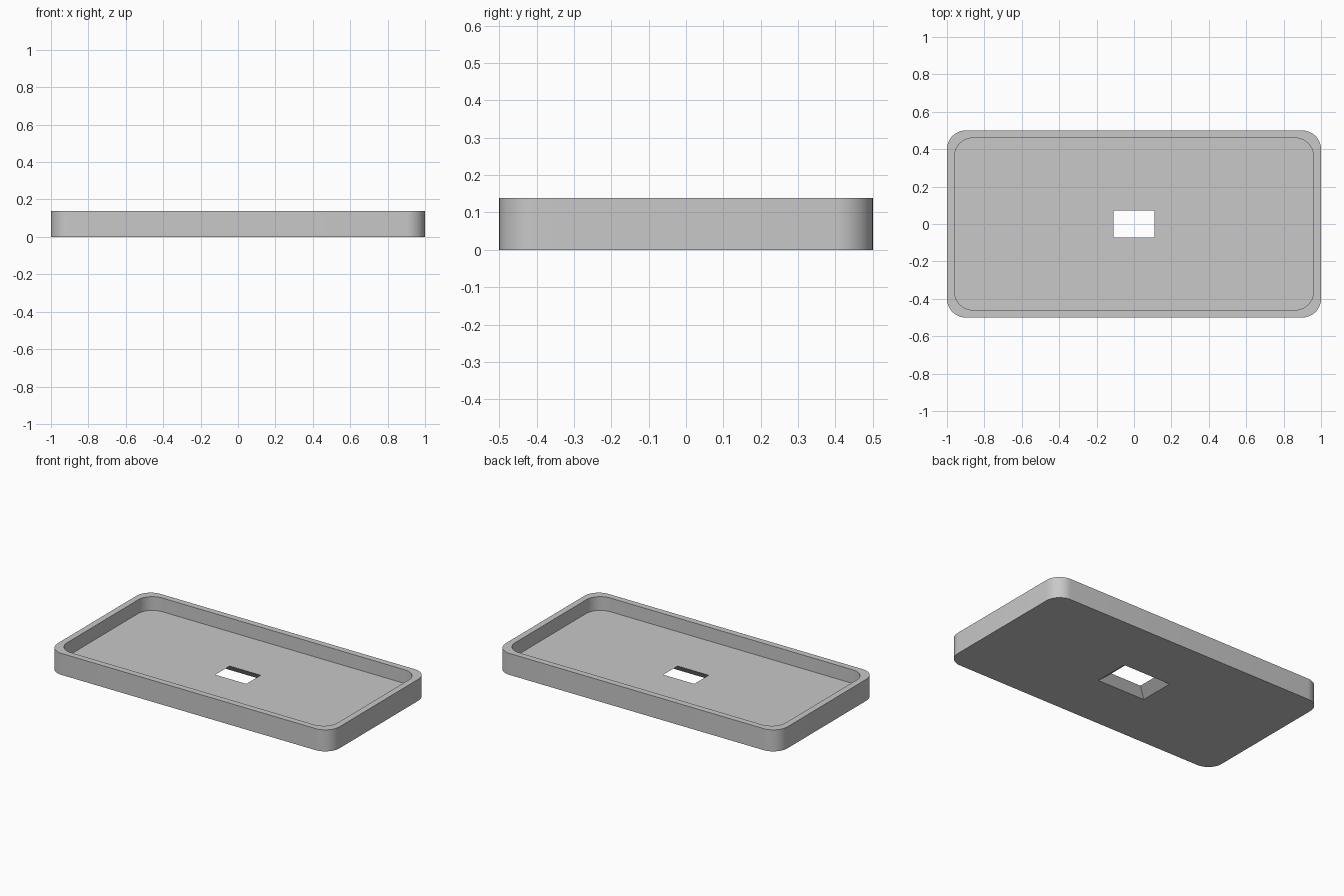
import bpy, bmesh, math

cube = bpy.data.objects.get("Cube")
if cube:
    bpy.data.objects.remove(cube, do_unlink=True)

HEIGHT, FLOOR, WALL, RADIUS = 0.138, 0.05, 0.04, 0.1

grey = bpy.data.materials.new("plain grey")
grey.use_nodes = True
colour = (0.58, 0.58, 0.58, 1)
grey.diffuse_color = colour
grey.node_tree.nodes["Principled BSDF"].inputs["Base Color"].default_value = colour

bm = bmesh.new()


def ring(half_x, half_y, radius, z, steps=12):
    """Rectangle outline with round corners, anticlockwise; radius 0 stacks the corner points."""
    verts = []
    for k, (sx, sy) in enumerate(((1, 1), (-1, 1), (-1, -1), (1, -1))):
        for i in range(steps + 1):
            a = math.pi / 2 * (k + i / steps)
            verts.append(bm.verts.new((sx * (half_x - radius) + radius * math.cos(a),
                                       sy * (half_y - radius) + radius * math.sin(a), z)))
    return verts


# Outer wall, rim, inner wall, floor and flared opening as one closed shell
rings = [
    ring(1, 0.5, RADIUS, 0),
    ring(1, 0.5, RADIUS, HEIGHT),
    ring(1 - WALL, 0.5 - WALL, RADIUS, HEIGHT),
    ring(1 - WALL, 0.5 - WALL, RADIUS, FLOOR),
    ring(0.11, 0.073, 0, FLOOR),
    ring(0.172, 0.117, 0, 0),
]
for a, b in zip(rings, rings[1:] + rings[:1]):
    for i in range(len(a)):
        bm.faces.new((a[i - 1], a[i], b[i], b[i - 1]))

# Merge the stacked corner points of the opening
bmesh.ops.remove_doubles(bm, verts=bm.verts, dist=0.0001)
bmesh.ops.recalc_face_normals(bm, faces=bm.faces)

mesh = bpy.data.meshes.new("tray")
bm.to_mesh(mesh)
bm.free()
mesh.materials.append(grey)
tray = bpy.data.objects.new("tray", mesh)
bpy.context.collection.objects.link(tray)

# Smooth corners, sharp rims
bpy.ops.object.select_all(action="DESELECT")
tray.select_set(True)
bpy.context.view_layer.objects.active = tray
bpy.ops.object.shade_smooth_by_angle(angle=math.radians(30))
